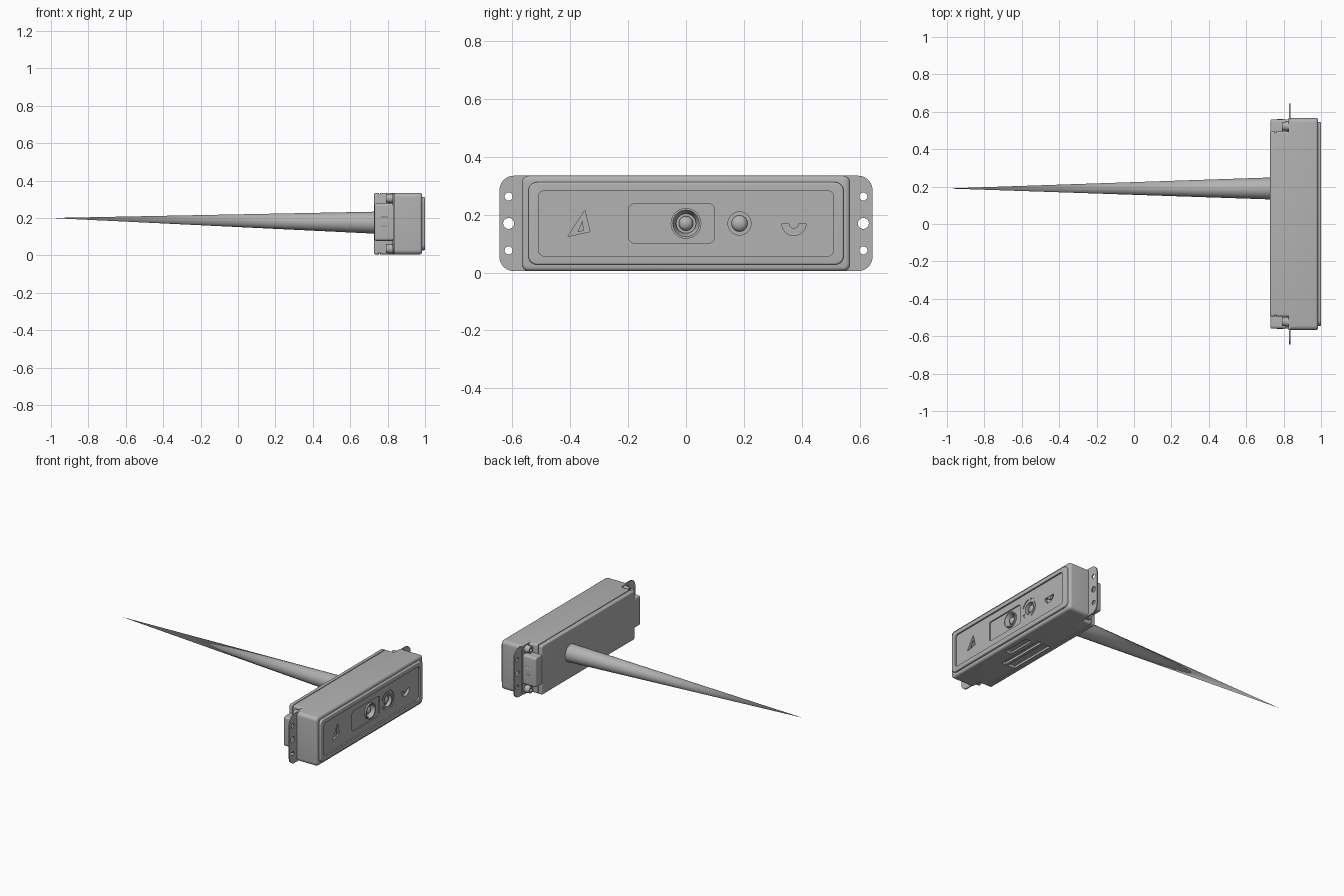
import bpy, bmesh, math
from mathutils import Vector

cube = bpy.data.objects.get("Cube")
if cube:
    bpy.data.objects.remove(cube, do_unlink=True)

grey = bpy.data.materials.new("plain grey")
grey.use_nodes = True
GREY = (0.45, 0.45, 0.45, 1)
grey.diffuse_color = GREY
grey.node_tree.nodes["Principled BSDF"].inputs["Base Color"].default_value = GREY

MID = 0.17  # height of the housing's centre line


def select(ob):
    bpy.ops.object.select_all(action='DESELECT')
    ob.select_set(True)
    bpy.context.view_layer.objects.active = ob


def smooth(ob):
    select(ob)
    bpy.ops.object.shade_smooth_by_angle(angle=math.radians(35))


def rounded(y, z, w, h, r, n=6):
    """Rounded rectangle outline in the y-z plane."""
    pts = []
    for i, (sy, sz) in enumerate(((1, 1), (-1, 1), (-1, -1), (1, -1))):
        cy, cz = y + sy * (w / 2 - r), z + sz * (h / 2 - r)
        for k in range(n + 1):
            a = math.pi / 2 * (i + k / n)
            pts.append((cy + r * math.cos(a), cz + r * math.sin(a)))
    return pts


def arc(y, z, r, a0=0, a1=360, n=32):
    full = abs(a1 - a0) == 360
    steps = [math.radians(a0 + (a1 - a0) * k / n) for k in range(n if full else n + 1)]
    return [(y + r * math.cos(a), z + r * math.sin(a)) for a in steps]


def prism(name, outline, x0, x1, bevel=0):
    """Extrude a y-z outline from x0 to x1, optionally softening the +x edge."""
    bm = bmesh.new()
    face = bm.faces.new([bm.verts.new((x0, y, z)) for y, z in outline])
    out = bmesh.ops.extrude_face_region(bm, geom=[face])['geom']
    bmesh.ops.translate(bm, vec=(x1 - x0, 0, 0),
                        verts=[v for v in out if isinstance(v, bmesh.types.BMVert)])
    bmesh.ops.recalc_face_normals(bm, faces=bm.faces)
    if bevel:
        edges = [e for e in bm.edges if all(abs(v.co.x - x1) < 1e-5 for v in e.verts)]
        bmesh.ops.bevel(bm, geom=edges, offset=bevel, segments=4, profile=0.5,
                        affect='EDGES', clamp_overlap=True)
    mesh = bpy.data.meshes.new(name)
    bm.to_mesh(mesh)
    bm.free()
    ob = bpy.data.objects.new(name, mesh)
    bpy.context.collection.objects.link(ob)
    mesh.materials.append(grey)
    smooth(ob)
    return ob


def cut(ob, outline, x0, x1):
    """Carve a prism out of a part."""
    cutter = prism("cutter", outline, x0, x1)
    cutter.hide_render = True
    mod = ob.modifiers.new("cut", 'BOOLEAN')
    mod.object, mod.operation, mod.solver = cutter, 'DIFFERENCE', 'EXACT'
    select(ob)
    bpy.ops.object.modifier_apply(modifier="cut")
    bpy.data.objects.remove(cutter, do_unlink=True)


def lathe(name, y, z, profile, n=32):
    """Spin (x, radius) points around an x-directed axis."""
    bm = bmesh.new()
    vs = [bm.verts.new((x, y + r, z)) for x, r in profile]
    es = [bm.edges.new(p) for p in zip(vs, vs[1:])]
    bmesh.ops.spin(bm, geom=vs + es, cent=(0, y, z), axis=(1, 0, 0),
                   angle=math.tau, steps=n, use_duplicate=False)
    bmesh.ops.remove_doubles(bm, verts=bm.verts, dist=1e-5)
    bmesh.ops.recalc_face_normals(bm, faces=bm.faces)
    mesh = bpy.data.meshes.new(name)
    bm.to_mesh(mesh)
    bm.free()
    ob = bpy.data.objects.new(name, mesh)
    bpy.context.collection.objects.link(ob)
    mesh.materials.append(grey)
    smooth(ob)
    return ob


# Front housing, with two shallow pockets in its underside
housing = prism("front_housing", rounded(0, MID, 1.135, 0.33, 0.025), 0.825, 0.985, 0.015)
cut(housing, rounded(0, 0, 0.2, 0.035, 0.015), 0.9, 0.945)
cut(housing, rounded(-0.05, 0, 0.34, 0.04, 0.005), 0.842, 0.872)

# Raised bezel with a sunken panel
bezel = prism("bezel", rounded(0, MID, 1.09, 0.285, 0.03), 0.97, 1.0, 0.006)
cut(bezel, rounded(0, MID, 1.02, 0.225, 0.02), 0.99, 1.05)

# Panel engravings: window, lens pits, ring segments, triangle and half disc
LENS, SENSOR = 0.0, 0.185
window = rounded(-0.05, MID, 0.295, 0.135, 0.018)
triangle = [(-0.408, 0.125), (-0.332, 0.142), (-0.35, 0.215)]
half_disc = arc(0.373, 0.17, 0.042, 180, 360, 16)
for part in (bezel, housing):
    cut(part, window, 0.982, 1.05)
    cut(part, arc(LENS, MID, 0.052), 0.96, 1.05)
    cut(part, arc(SENSOR, MID, 0.04), 0.965, 1.05)
    cut(part, triangle, 0.972, 1.05)
    cut(part, half_disc, 0.972, 1.05)
for a0, a1 in ((-70, 80), (100, 160), (205, 235)):
    ring = arc(SENSOR, MID, 0.066, a0, a1, 16) + arc(SENSOR, MID, 0.052, a1, a0, 16)
    cut(bezel, ring, 0.983, 1.05)
for part in (housing, bezel):
    smooth(part)
prism("triangle_core", [(-0.375, 0.14), (-0.352, 0.145), (-0.358, 0.18)], 0.96, 0.988)
prism("half_disc_core", arc(0.373, 0.17, 0.018, 180, 360, 12), 0.96, 0.988)

# Lenses
lathe("main_lens_ring", LENS, MID, [(0.955, 0.053), (0.993, 0.053), (0.993, 0.046),
                                    (0.968, 0.034), (0.955, 0.034)])
for name, y, r in (("main_lens", LENS, 0.025), ("sensor_lens", SENSOR, 0.028)):
    dome = [(0.966 + 0.02 * math.sin(t * math.pi / 16), r * math.cos(t * math.pi / 16))
            for t in range(9)]
    lathe(name, y, MID, [(0.95, r)] + dome)

# Mounting flange with three holes in each ear
flange = prism("mounting_flange", rounded(0, MID, 1.29, 0.33, 0.05), 0.83, 0.838)
for side in (-1, 1):
    for dz, r in ((-0.093, 0.014), (0, 0.019), (0.093, 0.014)):
        cut(flange, arc(side * 0.613, MID + dz, r, n=24), 0.8, 0.9)
smooth(flange)

# Rear housing: full-height middle, seam, cover, and narrower end tabs
rear = prism("rear_housing", rounded(0, MID, 0.99, 0.33, 0.012), 0.76, 0.832)
cut(rear, rounded(-0.05, 0, 0.34, 0.04, 0.005), 0.77, 0.84)
smooth(rear)
prism("rear_seam", rounded(0, MID, 0.98, 0.318, 0.012), 0.75, 0.765)
cover = prism("rear_cover", rounded(0, MID, 0.99, 0.33, 0.012), 0.755, 0.728, 0.008)
for side, word in ((-1, "right"), (1, "left")):
    prism(word + "_end_tab", rounded(side * 0.51, 0.178, 0.1, 0.2, 0.015), 0.832, 0.73, 0.01)
    prism(word + "_latch", rounded(side * 0.5, 0.178, 0.125, 0.06, 0.01), 0.8, 0.765)
    for z, level in ((0.035, "lower"), (0.305, "upper")):
        lathe(f"{word}_{level}_screw_boss", side * 0.523, z,
              [(0.835, 0), (0.835, 0.026), (0.79, 0.022), (0.79, 0.012), (0.805, 0.012), (0.805, 0)], 20)

# Long tapering cone, tilted slightly upwards from the rear cover
base, tip = Vector((0.74, 0.19, 0.175)), Vector((-1, 0.19, 0.2))
axis = tip - base
bpy.ops.mesh.primitive_cone_add(vertices=32, radius1=0.059, radius2=0, depth=axis.length,
                                location=(base + tip) / 2,
                                rotation=axis.to_track_quat('Z', 'Y').to_euler())
cone = bpy.context.object
cone.name = "long_cone"
cone.data.materials.append(grey)
smooth(cone)
